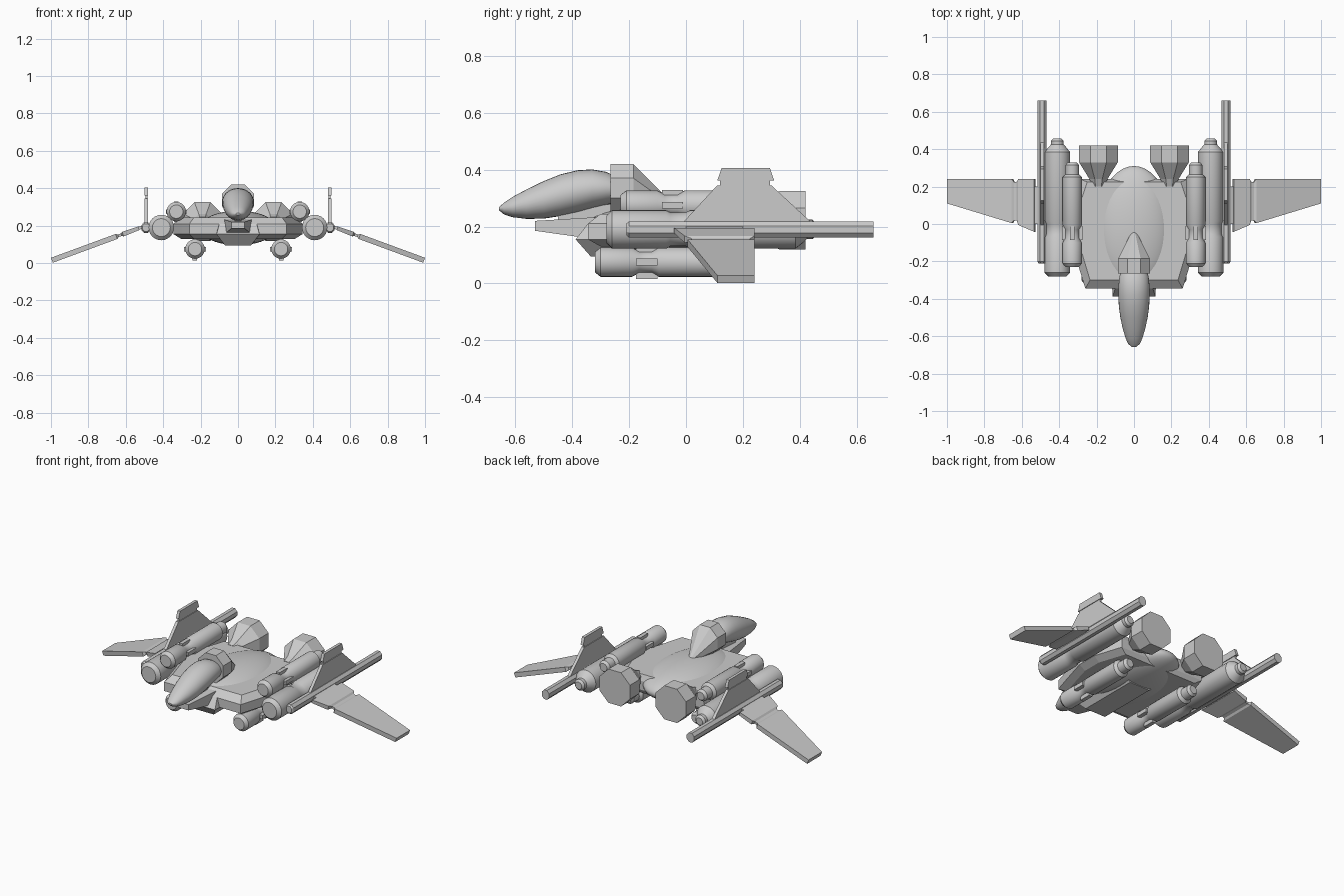
import bpy, bmesh
from math import sin, cos, pi, radians


def loft(name, rings, mirror=False, smooth=False):
    """Skin equal-length rings of points, cap the ends, optionally mirror in x."""
    bm = bmesh.new()
    rows = [[bm.verts.new(p) for p in r] for r in rings]
    n = len(rows[0])
    for a, b in zip(rows, rows[1:]):
        for i in range(n):
            j = (i + 1) % n
            bm.faces.new((a[i], a[j], b[j], b[i]))
    bm.faces.new(rows[0])
    bm.faces.new(rows[-1])
    bmesh.ops.recalc_face_normals(bm, faces=bm.faces)
    me = bpy.data.meshes.new(name)
    bm.to_mesh(me)
    bm.free()
    ob = bpy.data.objects.new(name, me)
    bpy.context.collection.objects.link(ob)
    if smooth:
        bpy.ops.object.select_all(action='DESELECT')
        ob.select_set(True)
        bpy.context.view_layer.objects.active = ob
        bpy.ops.object.shade_smooth_by_angle(angle=radians(30))
    if mirror:
        ob.modifiers.new("Mirror", 'MIRROR')
    return ob


def ring(y, x, z, rx, rz, n=24, turn=0.0):
    return [(x + rx * cos(2 * pi * i / n + turn), y, z + rz * sin(2 * pi * i / n + turn))
            for i in range(n)]


def rect(y, x0, x1, z0, z1):
    return [(x0, y, z0), (x1, y, z0), (x1, y, z1), (x0, y, z1)]


def pod(name, x, z, profile, shift=0.0):
    loft(name, [ring(y + shift, x, z, r, r) for y, r in profile], True, True)


def ribs(name, x, z, y0, y1, reach):
    """Four small ribs around a pod waist."""
    t = 0.012
    loft(name + "_upright", [rect(y0, x - t, x + t, z - reach, z + reach),
                             rect(y1, x - t, x + t, z - reach, z + reach)], True)
    loft(name + "_cross", [rect(y0, x - reach, x + reach, z - t, z + t),
                           rect(y1, x - reach, x + reach, z - t, z + t)], True)


# Angular hull plate with bevelled rim
half = [(0.26, -0.345), (0.30, -0.215), (0.345, -0.06), (0.345, 0.07), (0.29, 0.24)]
inner = [(0.235, -0.30), (0.265, -0.20), (0.305, -0.06), (0.305, 0.06), (0.25, 0.225)]


def plan(pts, z):
    return [(x, y, z) for x, y in pts] + [(-x, y, z) for x, y in reversed(pts)]


loft("hull_plate", [plan(inner, 0.13), plan(half, 0.155), plan(half, 0.21), plan(inner, 0.245)])

# Smooth central hull dome
bpy.ops.mesh.primitive_uv_sphere_add(segments=40, ring_count=24, location=(0, -0.03, 0.188))
dome = bpy.context.object
dome.name = "hull_dome"
dome.scale = (0.205, 0.34, 0.092)
bpy.ops.object.shade_smooth()

# Chin scoop and neck under the cockpit
loft("chin", [[(-0.07, -0.335, 0.095), (0.07, -0.335, 0.095), (0.07, 0.05, 0.095), (-0.07, 0.05, 0.095)],
              [(-0.115, -0.388, 0.155), (0.115, -0.388, 0.155), (0.13, 0.05, 0.155), (-0.13, 0.05, 0.155)],
              [(-0.10, -0.345, 0.21), (0.10, -0.345, 0.21), (0.11, 0.05, 0.21), (-0.11, 0.05, 0.21)]])
loft("neck", [rect(-0.53, -0.035, 0.035, 0.185, 0.22), rect(-0.28, -0.08, 0.08, 0.15, 0.235)])
loft("neck_strut", [rect(-0.45, -0.02, 0.02, 0.19, 0.25), rect(-0.20, -0.02, 0.02, 0.19, 0.29)])

# Drooped cockpit: y, low z, high z, half width
cockpit = [(-0.657, 0.257, 0.268, 0.012), (-0.64, 0.243, 0.284, 0.032),
           (-0.61, 0.233, 0.304, 0.045), (-0.56, 0.227, 0.331, 0.060),
           (-0.50, 0.228, 0.36, 0.073), (-0.44, 0.237, 0.384, 0.081),
           (-0.38, 0.250, 0.398, 0.084), (-0.33, 0.264, 0.401, 0.083),
           (-0.28, 0.276, 0.392, 0.078), (-0.25, 0.285, 0.378, 0.068)]
loft("cockpit", [ring(y, 0, (a + b) / 2, w, (b - a) / 2, 28) for y, a, b, w in cockpit], smooth=True)

# Faceted collar tapering back onto the dome
loft("cockpit_collar", [ring(-0.265, 0, 0.335, 0.092, 0.092, 8, pi / 8),
                        ring(-0.185, 0, 0.335, 0.092, 0.092, 8, pi / 8),
                        ring(-0.04, 0, 0.262, 0.012, 0.012, 8, pi / 8)])

# Octagonal rear thrusters
loft("thruster", [ring(y, 0.19, z, r, r, 8, pi / 8) for y, z, r in
                  [(0.20, 0.21, 0.04), (0.24, 0.215, 0.052), (0.33, 0.222, 0.112), (0.42, 0.222, 0.112)]], True)

# Large side pods, upper pods and lower pods
pod("side_pod", 0.41, 0.19, [(-0.28, 0.048), (-0.26, 0.068), (-0.07, 0.068), (-0.055, 0.06),
                             (0.00, 0.06), (0.015, 0.068), (0.385, 0.068), (0.41, 0.048),
                             (0.425, 0.034), (0.445, 0.034), (0.457, 0.022)])
small = [(-0.23, 0.036), (-0.21, 0.052), (-0.10, 0.052), (-0.075, 0.038), (-0.03, 0.038),
         (-0.005, 0.052), (0.25, 0.052), (0.265, 0.036), (0.315, 0.036), (0.33, 0.024)]
pod("upper_pod", 0.33, 0.275, small)
pod("lower_pod", 0.23, 0.075, small, -0.09)
ribs("upper_pod_rib", 0.33, 0.275, -0.085, -0.01, 0.054)
ribs("lower_pod_rib", 0.23, 0.075, -0.175, -0.10, 0.06)

# Long outboard rails, eight-sided
loft("rail", [ring(y, 0.492, 0.19, rx, rz, 8, pi / 8) for y, rx, rz in
              [(-0.21, 0.02, 0.022), (-0.20, 0.027, 0.031), (0.66, 0.027, 0.031)]], True)


# Upright fins with a capped top bar
def slab(name, pts, x, t):
    loft(name, [[(x - t, y, z) for y, z in pts], [(x + t, y, z) for y, z in pts]], True)


slab("tail_fin", [(-0.01, 0.215), (0.11, 0.345), (0.30, 0.345), (0.44, 0.215)], 0.49, 0.009)
slab("fin_neck", [(0.12, 0.34), (0.12, 0.37), (0.295, 0.37), (0.295, 0.34)], 0.49, 0.005)
slab("fin_cap", [(0.11, 0.362), (0.125, 0.405), (0.295, 0.405), (0.31, 0.362)], 0.49, 0.009)

# Drooping wings: x, front y, rear y, half thickness
wing = [(0.50, 0.00, 0.20, 0.008), (0.53, 0.00, 0.20, 0.008), (0.53, -0.042, 0.24, 0.010),
        (0.615, -0.005, 0.24, 0.013), (0.625, 0.02, 0.225, 0.007),
        (0.64, 0.02, 0.225, 0.007), (0.65, 0.005, 0.24, 0.014), (0.995, 0.11, 0.24, 0.014)]
sections = []
for x, y0, y1, t in wing:
    z = 0.19 - (x - 0.52) * 0.368
    dx, dz = t * 0.345, t * 0.94
    sections.append([(x - dx, y0, z - dz), (x - dx, y1, z - dz), (x + dx, y1, z + dz), (x + dx, y0, z + dz)])
loft("wing", sections, True)
